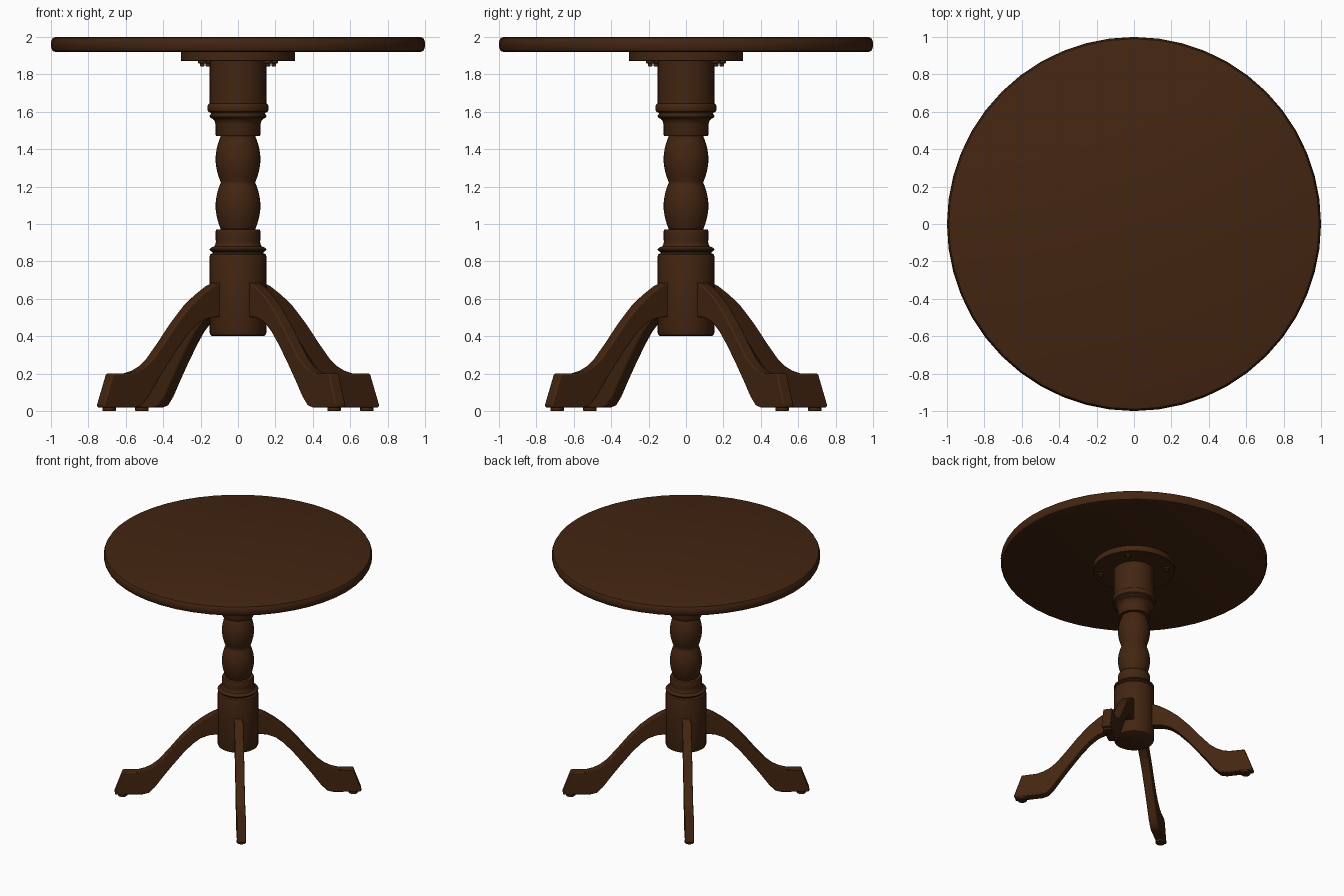
import bpy, bmesh, math

if "Cube" in bpy.data.objects:
    bpy.data.objects.remove(bpy.data.objects["Cube"])

wood = bpy.data.materials.new("dark brown wood")
wood.diffuse_color = (0.056, 0.0185, 0.0055, 1)
wood.use_nodes = True
wood.node_tree.nodes["Principled BSDF"].inputs["Base Color"].default_value = wood.diffuse_color


def finish(name, bm, angle=35):
    bmesh.ops.recalc_face_normals(bm, faces=bm.faces)
    me = bpy.data.meshes.new(name)
    bm.to_mesh(me)
    bm.free()
    me.materials.append(wood)
    ob = bpy.data.objects.new(name, me)
    bpy.context.collection.objects.link(ob)
    bpy.ops.object.select_all(action='DESELECT')
    ob.select_set(True)
    bpy.context.view_layer.objects.active = ob
    bpy.ops.object.shade_smooth_by_angle(angle=math.radians(angle))
    return ob


def lathe(name, profile, sides, x=0, y=0):
    """Closed turned solid from (radius, z) points, bottom to top."""
    bm = bmesh.new()
    rings = []
    for r, z in profile:
        rings.append([bm.verts.new((x + r * math.cos(2 * math.pi * i / sides),
                                    y + r * math.sin(2 * math.pi * i / sides), z))
                      for i in range(sides)])
    for a, b in zip(rings, rings[1:]):
        for i in range(sides):
            j = (i + 1) % sides
            bm.faces.new((a[i], a[j], b[j], b[i]))
    bm.faces.new(rings[0][::-1])
    bm.faces.new(rings[-1])
    return finish(name, bm)


def bead(z0, z1, r_end, r_mid, n=10):
    return [(r_end + (r_mid - r_end) * math.sin(math.pi * i / n) ** 0.9,
             z0 + (z1 - z0) * i / n) for i in range(n + 1)]


# Round top with softened rim
lathe("table_top", [(0.975, 1.92), (0.99, 1.925), (0.998, 1.94), (1.0, 1.96),
                    (0.998, 1.98), (0.99, 1.995), (0.975, 2.0)], 48)

# Mounting plate under the top
lathe("mounting_plate", [(0.303, 1.872), (0.306, 1.875), (0.306, 1.92)], 48)

# Turned column
lathe("column",
      [(0.14, 0.402), (0.148, 0.407), (0.152, 0.42), (0.152, 0.825), (0.148, 0.838),
       (0.135, 0.845), (0.135, 0.85), (0.15, 0.858), (0.152, 0.866), (0.145, 0.873),
       (0.127, 0.88), (0.122, 0.89), (0.118, 0.905), (0.12, 0.92), (0.12, 0.96),
       (0.116, 0.97)]
      + bead(0.972, 1.222, 0.092, 0.12) + bead(1.223, 1.47, 0.092, 0.12)
      + [(0.117, 1.471), (0.12, 1.478), (0.12, 1.53), (0.125, 1.55), (0.135, 1.562),
         (0.15, 1.57), (0.152, 1.578), (0.145, 1.588), (0.145, 1.594), (0.16, 1.602),
         (0.164, 1.615), (0.164, 1.63), (0.158, 1.64), (0.152, 1.645), (0.152, 1.875)],
      32)

# Curved leg side outline: (distance from axis, height)
TOP = [(0.10, 0.69), (0.155, 0.685), (0.20, 0.665), (0.27, 0.62), (0.345, 0.56),
       (0.43, 0.47), (0.52, 0.36), (0.59, 0.28), (0.64, 0.24), (0.69, 0.215),
       (0.74, 0.202), (0.858, 0.20)]
BOTTOM = [(0.92, 0.03), (0.912, 0.018), (0.71, 0.018), (0.665, 0.03), (0.62, 0.075),
          (0.555, 0.165), (0.49, 0.25), (0.41, 0.35), (0.34, 0.425), (0.28, 0.472),
          (0.22, 0.495), (0.16, 0.503), (0.10, 0.505)]
HALF = 0.034


def leg(name, ang):
    bm = bmesh.new()
    c, s = math.cos(ang), math.sin(ang)
    sides = []
    for t in (-HALF, HALF):
        sides.append([bm.verts.new((r * c - t * s, r * s + t * c, z))
                      for r, z in TOP + BOTTOM])
    n = len(sides[0])
    bm.faces.new(sides[0])
    bm.faces.new(sides[1][::-1])
    for i in range(n):
        j = (i + 1) % n
        bm.faces.new((sides[0][i], sides[0][j], sides[1][j], sides[1][i]))
    ob = finish(name, bm)
    bev = ob.modifiers.new("soft edges", 'BEVEL')
    bev.width = 0.007
    bev.segments = 2
    bev.limit_method = 'ANGLE'
    bev.angle_limit = math.radians(50)


for k, label in enumerate(["back_right", "back_left", "front_left", "front_right"]):
    ang = math.radians(36.7 + 90 * k)
    c, s = math.cos(ang), math.sin(ang)
    leg(label + "_leg", ang)
    # Glide pad under the foot
    lathe(label + "_foot_pad", [(0.033, 0.0), (0.036, 0.003), (0.036, 0.02)], 16,
          0.86 * c, 0.86 * s)
    # Screw in the mounting plate
    a = math.radians(40 + 90 * k)
    x, y = 0.25 * math.cos(a), 0.25 * math.sin(a)
    lathe(label + "_screw", [(0.009, 1.842), (0.012, 1.846), (0.012, 1.858),
                             (0.022, 1.86), (0.024, 1.875)], 12, x, y)
